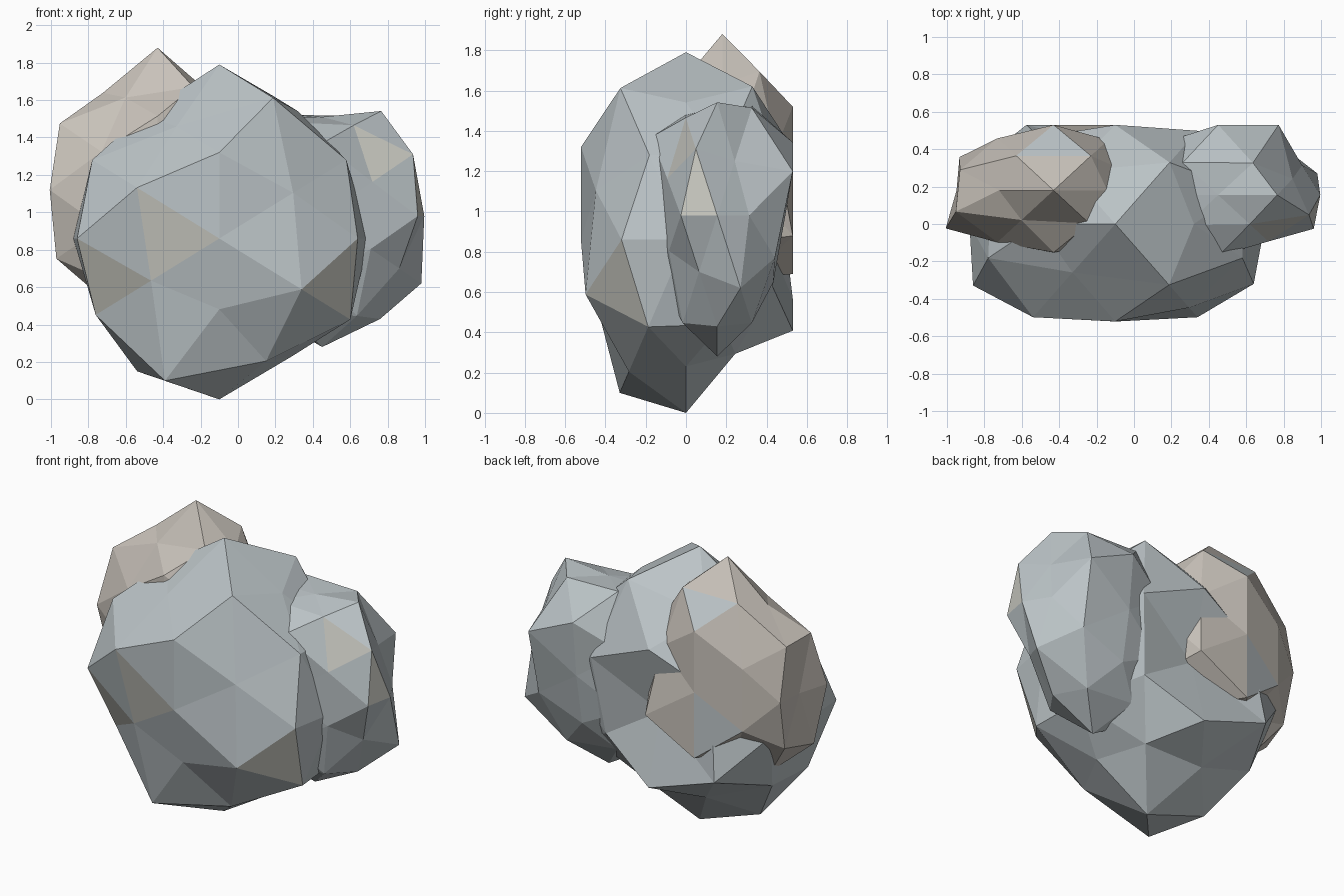
import bpy, bmesh
from mathutils import Vector

if "Cube" in bpy.data.objects:
    bpy.data.objects.remove(bpy.data.objects["Cube"])

BACK = 0.53       # rearmost plane of the cluster
PHI = (1 + 5 ** 0.5) / 2


def sphere_directions():
    """42 directions of a once-subdivided icosahedron, ordered front to back, top to bottom, left to right."""
    base = []
    for a in (-1, 1):
        for b in (-PHI, PHI):
            base += [Vector((b, a, 0)), Vector((0, b, a)), Vector((a, 0, b))]
    mids = [(p + q) / 2 for i, p in enumerate(base) for q in base[:i] if (p - q).length < 2.1]
    dirs = [v.normalized() for v in base + mids]
    return sorted(dirs, key=lambda v: (round(v.y, 3), -round(v.z, 3), round(v.x, 3)))


def material(name, color):
    m = bpy.data.materials.new(name)
    m.diffuse_color = (*color, 1)
    m.use_nodes = True
    m.node_tree.nodes["Principled BSDF"].inputs["Base Color"].default_value = m.diffuse_color
    return m


def rock(name, center, scale, radii, mats, accents, snap_y, snap_z=0.0):
    """Faceted boulder: each sphere point is pushed to its own radius, rearmost points meet the back plane."""
    bm = bmesh.new()
    moved = []
    for d, r in zip(sphere_directions(), radii):
        v = bm.verts.new(d)
        p = Vector(center) + Vector([d[i] * scale[i] * r for i in range(3)])
        if p.y > BACK or (p.y > snap_y and p.z > snap_z):
            p.y = BACK
        moved.append((v, p))
    bmesh.ops.convex_hull(bm, input=bm.verts[:])
    # a few single facets take the other stone colour
    for a in accents:
        face = min(bm.faces, key=lambda f: (f.calc_center_median() - Vector(a).normalized()).length)
        face.material_index = 1
    for v, p in moved:
        v.co = p
    bmesh.ops.recalc_face_normals(bm, faces=bm.faces[:])
    me = bpy.data.meshes.new(name)
    bm.to_mesh(me)
    bm.free()
    for m in mats:
        me.materials.append(m)
    ob = bpy.data.objects.new(name, me)
    bpy.context.collection.objects.link(ob)
    return ob


cool = material("cool_stone", (0.50, 0.55, 0.57))
warm = material("warm_stone", (0.58, 0.54, 0.49))
sand = material("sand_stone", (0.58, 0.58, 0.53))

# Large central boulder
rock("main_boulder", (-0.1, 0, 0.86), (1, 0.7, 1), [
    .745, .875, .72, .88, .79, .73, .88, .894, .87,
    .74, .93, .94, .81, .84, .84, .817, .866,
    .93, .78, .80, .78, .80, .835, .74, .86,
    .82, .84, .80, .84, .80, .94, .70, .70,
    .87, .85, .82, .88, .95, .76, .86, .86, .58],
    (cool, sand), [(-.28, -.95, 0), (-.65, -.7, -.25), (.7, -.65, -.35)], 0.505)

# Boulder leaning on the right
rock("right_boulder", (0.45, 0.155, 0.98), (0.91, 0.52, 1), [
    .60, .74, .62, .60, .59, .60, .57, .62, .66,
    .62, .60, .64, .66, .62, .66, .62, .56,
    .53, .62, .66, .60, .60, .62, .647, .70,
    .62, .54, .62, .72, .67, .66, .62, .66,
    .66, .58, .66, .71, .62, .68, .69, .63, .65],
    (cool, sand), [(.5, -.6, .62), (.9, -.3, .3)], 0.45, 1.1)

# Warm-toned boulder at the upper left
rock("left_boulder", (-0.43, 0.18, 1.12), (0.91, 0.52, 1), [
    .65, .75, .65, .66, .66, .65, .65, .745, .62,
    .61, .68, .65, .65, .71, .60, .735, .62,
    .76, .61, .60, .57, .60, .66, .55, .62,
    .68, .56, .66, .55, .71, .71, .52, .55,
    .65, .56, .66, .64, .66, .78, .76, .82, .66],
    (warm, cool), [(0, .65, .76), (0, .98, -.25)], 0.505)
